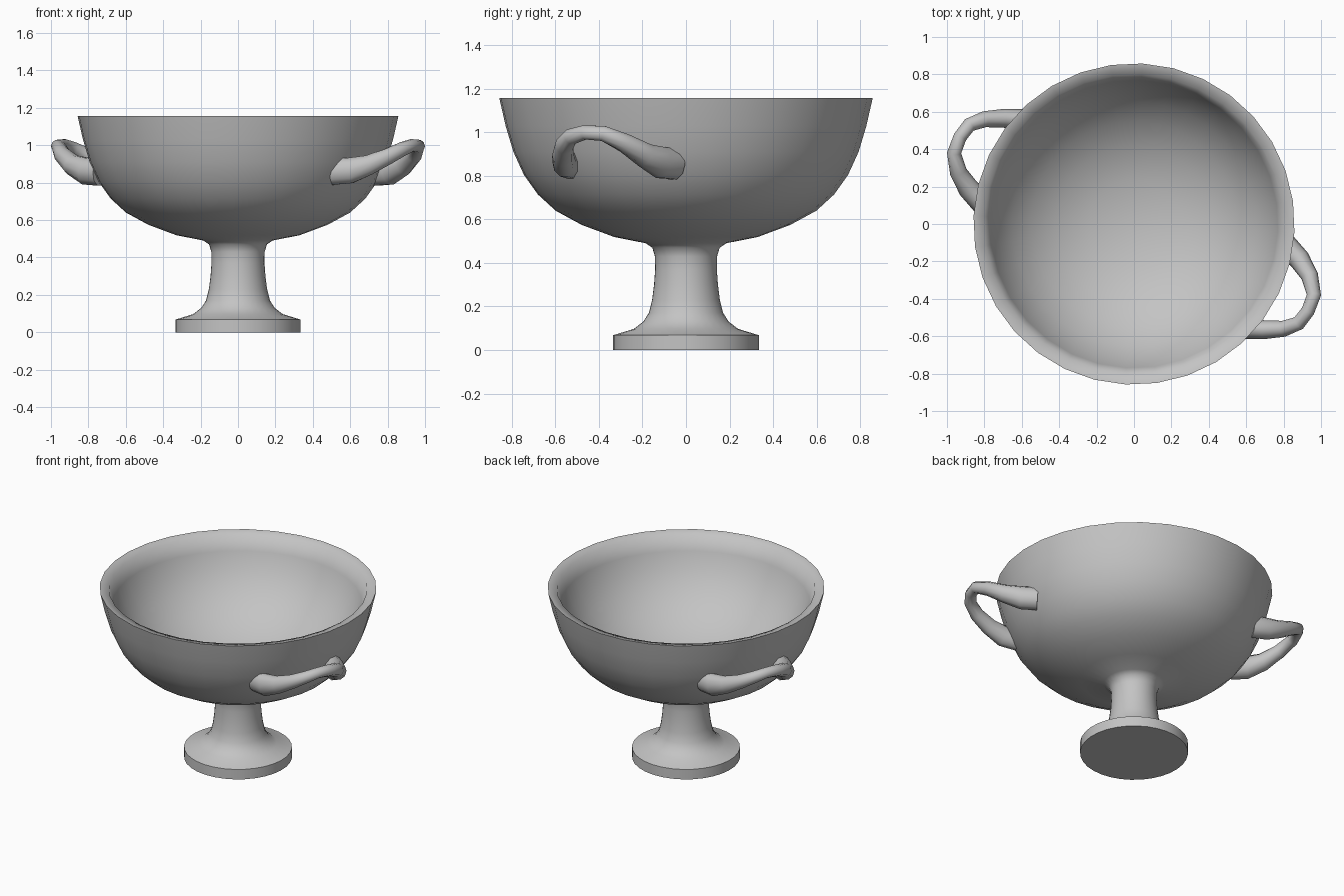
import bpy
import bmesh
from math import cos, sin, pi, radians
from mathutils import Vector

default = bpy.data.objects.get("Cube")
if default:
    bpy.data.objects.remove(default, do_unlink=True)

# Single stone grey colour
grey = bpy.data.materials.new("stone_grey")
grey.use_nodes = True
colour = (0.55, 0.55, 0.55, 1)
grey.diffuse_color = colour
grey.node_tree.nodes["Principled BSDF"].inputs["Base Color"].default_value = colour


def finish(name, bm, angle):
    bmesh.ops.recalc_face_normals(bm, faces=bm.faces)
    mesh = bpy.data.meshes.new(name)
    bm.to_mesh(mesh)
    bm.free()
    mesh.materials.append(grey)
    obj = bpy.data.objects.new(name, mesh)
    bpy.context.collection.objects.link(obj)
    bpy.ops.object.select_all(action="DESELECT")
    obj.select_set(True)
    bpy.context.view_layer.objects.active = obj
    bpy.ops.object.shade_smooth_by_angle(angle=radians(angle))
    return obj


def lathe(name, profile, segments=32, start=radians(-3)):
    bm = bmesh.new()
    verts = [bm.verts.new((r * cos(start), r * sin(start), z)) for r, z in profile]
    edges = [bm.edges.new(pair) for pair in zip(verts, verts[1:])]
    bmesh.ops.spin(bm, geom=verts + edges, axis=(0, 0, 1), cent=(0, 0, 0),
                   angle=2 * pi, steps=segments)
    bmesh.ops.remove_doubles(bm, verts=bm.verts, dist=0.0005)
    return finish(name, bm, 68)


def handle(name, path, side_sign, sides=10):
    # Sweep an oval section along the path; side_sign -1 gives the half-turned twin
    points = [Vector((x * side_sign, y * side_sign, z)) for x, y, z, _, _ in path]
    bm = bmesh.new()
    rings = []
    for i, p in enumerate(points):
        tangent = (points[min(i + 1, len(points) - 1)] - points[max(i - 1, 0)]).normalized()
        across = tangent.cross(Vector((0, 0, 1))).normalized()
        up = across.cross(tangent)
        width, height = path[i][3:]
        rings.append([bm.verts.new(p + across * width * cos(2 * pi * k / sides)
                                   + up * height * sin(2 * pi * k / sides))
                      for k in range(sides)])
    for a, b in zip(rings, rings[1:]):
        for k in range(sides):
            n = (k + 1) % sides
            bm.faces.new((a[k], a[n], b[n], b[k]))
    bm.faces.new(rings[0])
    bm.faces.new(rings[-1])
    return finish(name, bm, 50)


# Foot, stem and thick-walled bowl in one turned profile
foot = [(0, 0), (0.335, 0), (0.335, 0.068), (0.24, 0.097), (0.197, 0.13), (0.171, 0.17)]
stem = [(0.156, 0.23), (0.147, 0.3), (0.142, 0.37), (0.143, 0.43), (0.155, 0.47), (0.187, 0.491)]
bowl_outside = [(0.33, 0.519), (0.48, 0.575), (0.6, 0.64), (0.682, 0.715),
                (0.746, 0.805), (0.794, 0.91), (0.83, 1.03), (0.859, 1.157)]
bowl_inside = [(0.80, 1.145), (0.77, 1.05), (0.725, 0.95), (0.655, 0.845),
               (0.55, 0.745), (0.42, 0.665), (0.24, 0.6), (0, 0.58)]
lathe("footed_bowl", foot + stem + bowl_outside + bowl_inside)

# Raised loop handles: x, y, z, half width, half height
loop = [(0.735, -0.055, 0.855, 0.066, 0.075), (0.81, -0.115, 0.861, 0.065, 0.075),
        (0.885, -0.19, 0.895, 0.057, 0.057), (0.94, -0.28, 0.95, 0.046, 0.045),
        (0.962, -0.38, 0.995, 0.038, 0.037), (0.93, -0.465, 1.0, 0.036, 0.034),
        (0.88, -0.53, 0.98, 0.038, 0.038), (0.80, -0.56, 0.94, 0.043, 0.045),
        (0.70, -0.565, 0.895, 0.05, 0.056), (0.60, -0.56, 0.865, 0.055, 0.072),
        (0.505, -0.53, 0.86, 0.055, 0.075)]
handle("left_handle", loop, 1)
handle("right_handle", loop, -1)
